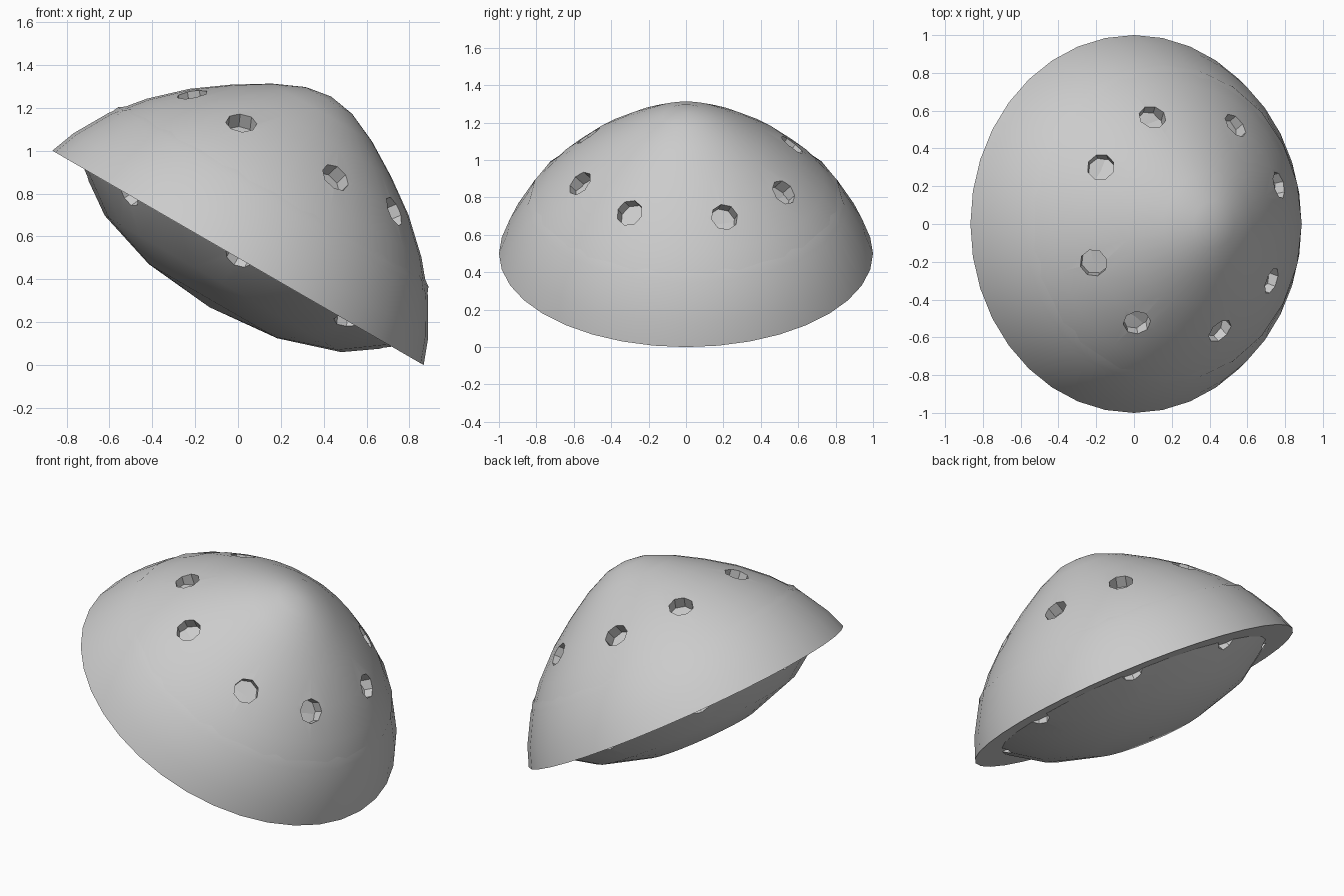
import bpy, bmesh, math
from mathutils import Matrix, Vector

if "Cube" in bpy.data.objects:
    bpy.data.objects.remove(bpy.data.objects["Cube"])

TILT = Matrix.Translation((0, 0, 0.5)) @ Matrix.Rotation(math.radians(30), 4, 'Y')

grey = bpy.data.materials.new("plain grey")
grey.diffuse_color = (0.6, 0.6, 0.6, 1)
grey.use_nodes = True
grey.node_tree.nodes["Principled BSDF"].inputs["Base Color"].default_value = grey.diffuse_color


def make_object(name, bm):
    bmesh.ops.recalc_face_normals(bm, faces=bm.faces)
    mesh = bpy.data.meshes.new(name)
    bm.to_mesh(mesh)
    bm.free()
    mesh.materials.append(grey)
    obj = bpy.data.objects.new(name, mesh)
    bpy.context.collection.objects.link(obj)
    return obj


def lathe(name, profile, sides):
    """Spin a (radius, height) profile that starts and ends on the axis."""
    bm = bmesh.new()
    verts = [bm.verts.new((r, 0, z)) for r, z in profile]
    edges = [bm.edges.new(pair) for pair in zip(verts, verts[1:])]
    bmesh.ops.spin(bm, geom=verts + edges, axis=(0, 0, 1), cent=(0, 0, 0),
                   steps=sides, angle=math.tau)
    bmesh.ops.remove_doubles(bm, verts=bm.verts, dist=0.0005)
    return make_object(name, bm)


def drill(obj, angles, radius, height, slope, size, depth):
    """Cut a ring of eight-sided blind holes square to the surface."""
    bm = bmesh.new()
    out = 0.15
    for a in angles:
        a = math.radians(a)
        side = Vector((math.cos(a), math.sin(a), 0))
        axis = side * math.cos(slope) + Vector((0, 0, math.sin(slope)))
        centre = side * radius + Vector((0, 0, height)) + axis * (out - depth) / 2
        place = Matrix.Translation(centre) @ axis.to_track_quat('Z', 'Y').to_matrix().to_4x4()
        bmesh.ops.create_cone(bm, cap_ends=True, segments=8, radius1=size,
                              radius2=size, depth=out + depth, matrix=place)
    cutter = make_object(obj.name + "_hole_cutter", bm)
    cutter.hide_render = True
    mod = obj.modifiers.new("holes", 'BOOLEAN')
    mod.operation, mod.solver, mod.object = 'DIFFERENCE', 'EXACT', cutter
    bpy.ops.object.select_all(action='DESELECT')
    obj.select_set(True)
    bpy.context.view_layer.objects.active = obj
    bpy.ops.object.modifier_apply(modifier=mod.name)
    bpy.data.objects.remove(cutter)


# Pointed dome with a flat underside
dome = lathe("dome", [(0, 0), (1, 0), (0.955, 0.12), (0.86, 0.285), (0.74, 0.43),
                      (0.59, 0.57), (0.43, 0.685), (0.27, 0.783), (0.125, 0.848),
                      (0, 0.869)], 36)
dome_angles = [start + 90 * k for k in range(4) for start in (20, 60)]
drill(dome, dome_angles, 0.605, 0.555, math.radians(49), 0.073, 0.075)

# Flattened round body bulging below the rim
A, B, MID = 0.905, 0.43, 0.164
ring = [(A * math.sin(math.pi * i / 8), MID - B * math.cos(math.pi * i / 8))
        for i in range(9)]
ring[0], ring[2], ring[8] = (0, ring[0][1]), (0.637, -0.14), (0, ring[8][1])
body = lathe("lower_body", ring, 24)
drill(body, [45 * k for k in range(8)], 0.84, 0.0, math.radians(-57), 0.068, 0.075)

# Tilt everything and smooth it
for obj in (dome, body):
    obj.data.transform(TILT)
    bpy.ops.object.select_all(action='DESELECT')
    obj.select_set(True)
    bpy.context.view_layer.objects.active = obj
    bpy.ops.object.shade_smooth_by_angle(angle=math.radians(32))
